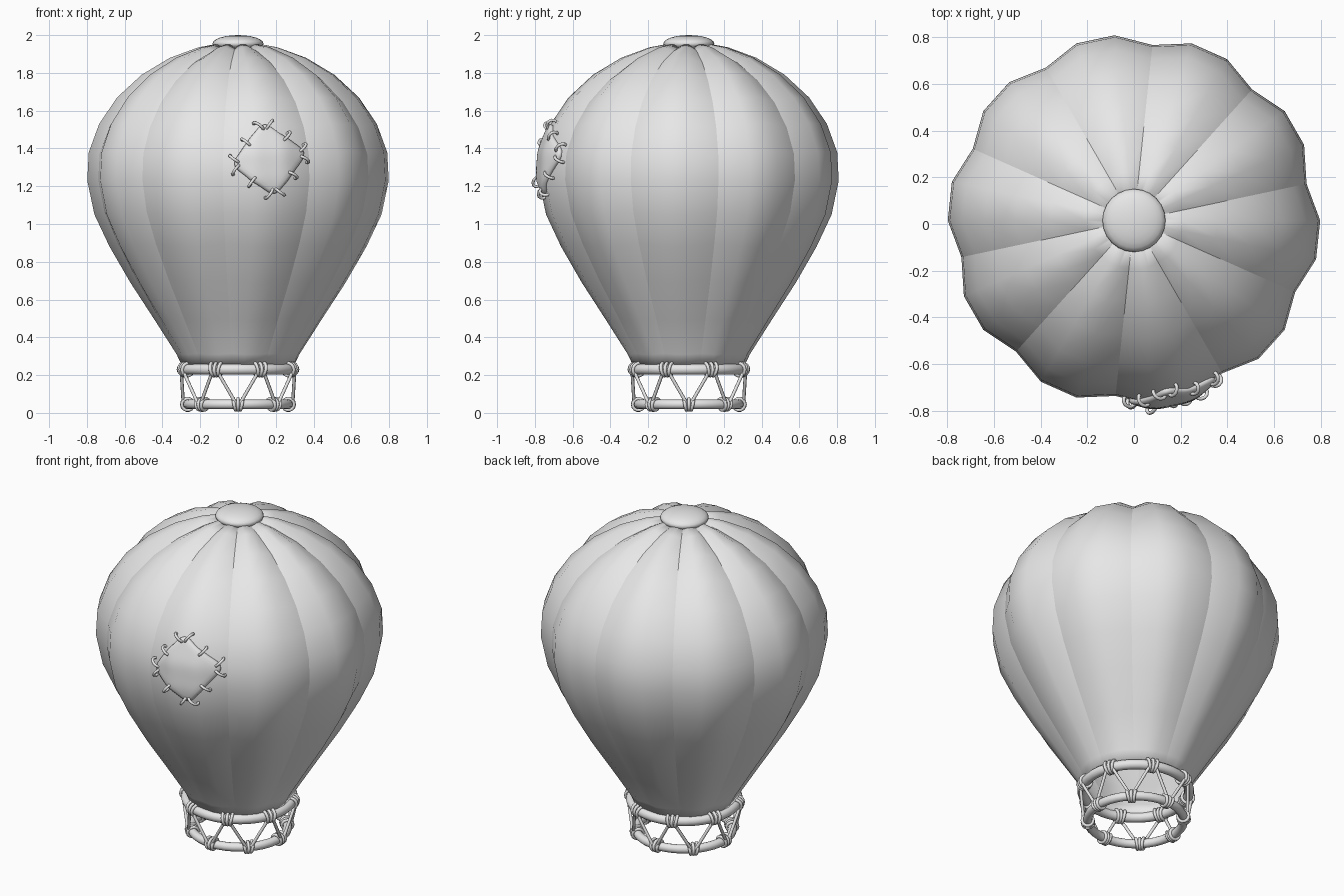
import bpy, bmesh, math
from math import sin, cos, pi, radians
from mathutils import Vector, Matrix
from mathutils.bvhtree import BVHTree

cube = bpy.data.objects.get("Cube")
if cube:
    bpy.data.objects.remove(cube, do_unlink=True)

grey = bpy.data.materials.new("plain_grey")
grey.use_nodes = True
grey.diffuse_color = (0.8, 0.8, 0.8, 1)
grey.node_tree.nodes["Principled BSDF"].inputs["Base Color"].default_value = (0.8, 0.8, 0.8, 1)


def add_mesh(name, bm):
    bmesh.ops.recalc_face_normals(bm, faces=bm.faces)
    for f in bm.faces:
        f.smooth = True
    mesh = bpy.data.meshes.new(name)
    bm.to_mesh(mesh)
    bm.free()
    mesh.materials.append(grey)
    obj = bpy.data.objects.new(name, mesh)
    bpy.context.collection.objects.link(obj)
    return obj


def tubes(name, paths, radius, closed=True, sides=2):
    """Round tubes along lists of points, in one curve object."""
    curve = bpy.data.curves.new(name, "CURVE")
    curve.dimensions = "3D"
    curve.bevel_depth = radius
    curve.bevel_resolution = sides
    curve.use_fill_caps = not closed
    for path in paths:
        spline = curve.splines.new("POLY")
        spline.points.add(len(path) - 1)
        for point, co in zip(spline.points, path):
            point.co = (*co, 1)
        spline.use_cyclic_u = closed
        spline.use_smooth = True
    curve.materials.append(grey)
    obj = bpy.data.objects.new(name, curve)
    bpy.context.collection.objects.link(obj)
    return obj


def loop(centre, a, b, count=14):
    """Ellipse of points around a centre with half axes a and b."""
    return [centre + a * cos(2 * pi * i / count) + b * sin(2 * pi * i / count) for i in range(count)]


CENTRE = Vector((0, 0.015, 0))
GORES, PER_GORE = 10, 3
SEAM_START = radians(12)

# Envelope: profile of radius, height and seam depth, with ten bulging gores
profile = [(0.29, 0.235, 0.004), (0.325, 0.31, 0.008), (0.44, 0.49, 0.016), (0.57, 0.69, 0.026),
           (0.68, 0.88, 0.034), (0.76, 1.05, 0.04), (0.798, 1.23, 0.042), (0.79, 1.38, 0.042),
           (0.735, 1.53, 0.042), (0.64, 1.67, 0.04), (0.51, 1.79, 0.036), (0.36, 1.88, 0.03),
           (0.21, 1.935, 0.022), (0.08, 1.96, 0.012)]
bm = bmesh.new()
rows = []
columns = GORES * PER_GORE
for i, (r, z, depth) in enumerate(profile):
    lo, hi = profile[max(i - 1, 0)], profile[min(i + 1, len(profile) - 1)]
    normal = Vector((hi[1] - lo[1], lo[0] - hi[0])).normalized()
    row = []
    for c in range(columns):
        inset = depth if c % PER_GORE == 0 else 0
        angle = SEAM_START + 2 * pi * c / columns
        rad = r - normal.x * inset
        row.append(bm.verts.new(CENTRE + Vector((rad * cos(angle), rad * sin(angle), z - normal.y * inset))))
    rows.append(row)
for low, high in zip(rows, rows[1:]):
    for c in range(columns):
        d = (c + 1) % columns
        bm.faces.new((low[c], low[d], high[d], high[c]))
for low, high in zip(rows, rows[1:]):
    for c in range(0, columns, PER_GORE):
        bm.edges.get((low[c], high[c])).smooth = False
bm.normal_update()
surface = BVHTree.FromBMesh(bm)
envelope = add_mesh("envelope", bm)
shell = envelope.modifiers.new("shell", "SOLIDIFY")
shell.thickness = 0.015
shell.offset = -1

# Crown cap
bm = bmesh.new()
bmesh.ops.create_uvsphere(bm, u_segments=24, v_segments=12, radius=1,
                          matrix=Matrix.Translation(CENTRE + Vector((0, 0, 1.955)))
                          @ Matrix.Diagonal((0.135, 0.135, 0.045, 1)))
add_mesh("crown_cap", bm)

# Two hoops under the envelope
TOP = (0.297, 0.23, 0.028)
BOTTOM = (0.267, 0.045, 0.025)


def hoop_point(hoop, angle):
    return CENTRE + Vector((hoop[0] * cos(angle), hoop[0] * sin(angle), hoop[1]))


for name, hoop in (("upper_hoop", TOP), ("lower_hoop", BOTTOM)):
    tubes(name, [[hoop_point(hoop, 2 * pi * i / 40) for i in range(40)]], hoop[2], sides=4)

# Zigzag ropes with wrapped lashings at every corner
CORNERS = 16
ropes, lashings = [], []
for k in range(CORNERS):
    here, there = (BOTTOM, TOP) if k % 2 == 0 else (TOP, BOTTOM)
    angle = -pi / 2 + 2 * pi * k / CORNERS
    after = angle + 2 * pi / CORNERS
    ends = []
    for hoop, a, shift in ((here, angle, 0.03), (there, after, -0.03)):
        out = Vector((cos(a), sin(a), 0)) * hoop[2] * 0.9
        ends.append(hoop_point(hoop, a + shift) + out)
    ropes.append(ends)
    for turn in (-1, 0, 1):
        a = angle + turn * 0.07
        radial = Vector((cos(a), sin(a), 0))
        size = here[2] + 0.006
        tilt = Vector((-sin(a), cos(a), 0)) * turn * 0.006
        lashings.append(loop(hoop_point(here, a), radial * size, Vector((0, 0, size)) + tilt))
tubes("zigzag_ropes", ropes, 0.009, closed=False)
tubes("rope_lashings", lashings, 0.009)

# Sewn patch, laid over the front of the envelope
PATCH = Vector((0.163, 0, 1.343))
TURN = radians(-36)
HALF = 0.145


def on_envelope(u, v):
    x = HALF * (u * cos(TURN) - v * sin(TURN))
    z = HALF * (u * sin(TURN) + v * cos(TURN))
    hit, normal, _, _ = surface.ray_cast(PATCH + Vector((x, -2, z)), Vector((0, 1, 0)))
    if normal.y > 0:
        normal = -normal
    return hit, normal


bm = bmesh.new()
N = 8
grid = []
for i in range(N + 1):
    line = []
    for j in range(N + 1):
        u, v = 2 * i / N - 1, 2 * j / N - 1
        if abs(u) == 1 and abs(v) == 1:
            u, v = u * 0.9, v * 0.9
        hit, normal = on_envelope(u, v)
        line.append(bm.verts.new(hit + normal * 0.022))
    grid.append(line)
for i in range(N):
    for j in range(N):
        bm.faces.new((grid[i][j], grid[i + 1][j], grid[i + 1][j + 1], grid[i][j + 1]))
patch = add_mesh("sewn_patch", bm)
thick = patch.modifiers.new("thickness", "SOLIDIFY")
thick.thickness = 0.035
thick.offset = -1 if patch.data.polygons[0].normal.y < 0 else 1
soft = patch.modifiers.new("softness", "SUBSURF")
soft.levels = soft.render_levels = 1

# Stitches looped over each patch edge
stitches = []
for side in range(4):
    for place in (-0.72, 0, 0.72):
        a = side * pi / 2
        u, v = cos(a) - place * sin(a), sin(a) + place * cos(a)
        hit, normal = on_envelope(u, v)
        inner, _ = on_envelope(u - 0.3 * cos(a), v - 0.3 * sin(a))
        across = (hit - inner).normalized()
        stitches.append(loop(hit + normal * 0.008, across * 0.032, normal * 0.028, 12))
tubes("patch_stitches", stitches, 0.008)
